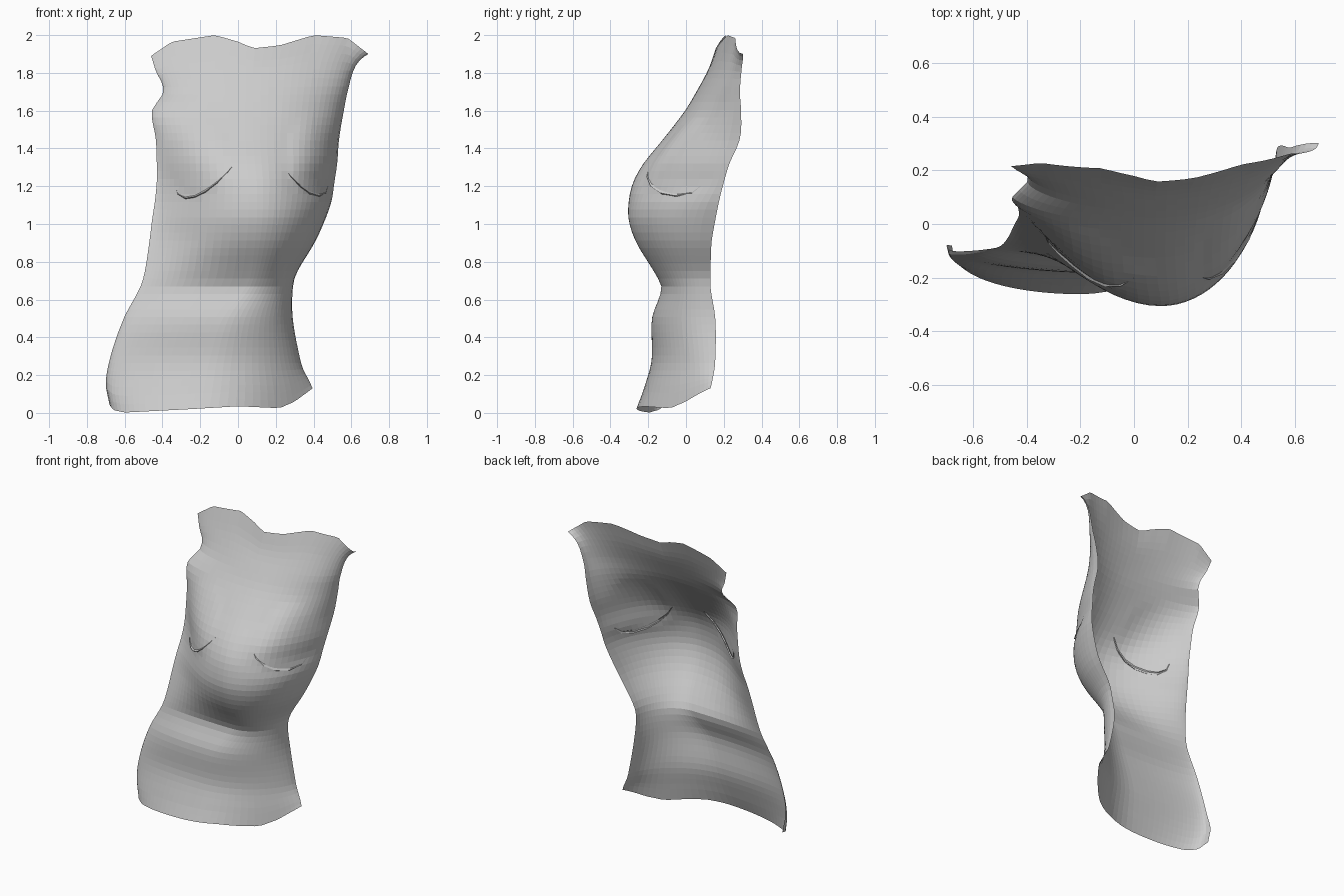
import bpy, bmesh, math

# Horizontal sections: z, left x, left y, front x, front y, right x, right y,
# left falloff, right falloff
ROWS = [
    (0.02, -0.68, -0.08, -0.20, -0.262, 0.395, 0.13, 0.42, 0.90),
    (0.12, -0.70, -0.08, -0.18, -0.225, 0.375, 0.14, 0.40, 0.80),
    (0.28, -0.68, -0.10, -0.15, -0.182, 0.33, 0.155, 0.48, 0.65),
    (0.50, -0.605, -0.10, -0.08, -0.18, 0.29, 0.155, 0.60, 0.55),
    (0.66, -0.52, -0.09, 0.04, -0.13, 0.29, 0.13, 0.75, 0.55),
    (0.74, -0.495, -0.08, 0.07, -0.165, 0.31, 0.13, 1.05, 0.55),
    (0.90, -0.47, -0.05, 0.09, -0.262, 0.405, 0.135, 1.45, 0.52),
    (1.02, -0.455, -0.02, 0.10, -0.303, 0.46, 0.155, 1.42, 0.53),
    (1.12, -0.44, 0.01, 0.10, -0.303, 0.495, 0.175, 1.38, 0.60),
    (1.22, -0.43, 0.03, 0.10, -0.28, 0.51, 0.20, 1.30, 0.75),
    (1.32, -0.43, 0.045, 0.09, -0.225, 0.525, 0.23, 1.12, 0.67),
    (1.45, -0.435, 0.065, 0.08, -0.12, 0.535, 0.285, 0.88, 0.55),
    (1.60, -0.455, 0.10, 0.08, -0.005, 0.56, 0.292, 0.70, 0.57),
    (1.70, -0.395, 0.165, 0.08, 0.055, 0.58, 0.285, 0.65, 0.58),
    (1.84, -0.435, 0.215, 0.08, 0.13, 0.62, 0.30, 0.80, 0.57),
    (1.97, -0.46, 0.26, 0.09, 0.18, 0.69, 0.34, 1.00, 0.57),
]
TOP_HEM = [(-0.46, 1.89), (-0.35, 1.965), (-0.12, 2.0), (0.0, 1.965), (0.08, 1.93),
           (0.22, 1.945), (0.40, 2.0), (0.58, 1.985), (0.69, 1.90)]
LOW_HEM = [(-0.70, 0.07), (-0.66, 0.015), (-0.60, 0.002), (-0.25, 0.02), (0.0, 0.035),
           (0.22, 0.025), (0.30, 0.06), (0.395, 0.13)]
# Breasts: centre x, centre z, half width, half height, depth
BREASTS = [(-0.20, 1.37, 0.18, 0.22, 0.018), (0.38, 1.37, 0.135, 0.21, 0.025)]


def linear(pts, x):
    if x <= pts[0][0]:
        return pts[0][1]
    for (a, p), (b, q) in zip(pts, pts[1:]):
        if x <= b:
            return p + (q - p) * (x - a) / (b - a)
    return pts[-1][1]


def section(z):
    """Smoothly interpolated section at a height."""
    i = max(k for k in range(len(ROWS) - 1) if ROWS[k][0] <= z or k == 0)
    a, b = ROWS[i], ROWS[i + 1]
    p, n = ROWS[max(i - 1, 0)], ROWS[min(i + 2, len(ROWS) - 1)]
    h = b[0] - a[0]
    t = min(max((z - a[0]) / h, 0), 1)
    out = []
    for k in range(1, 9):
        m0 = (b[k] - p[k]) / (b[0] - p[0]) * h
        m1 = (n[k] - a[k]) / (n[0] - a[0]) * h
        out.append((2*t**3 - 3*t*t + 1) * a[k] + (t**3 - 2*t*t + t) * m0
                   + (3*t*t - 2*t**3) * b[k] + (t**3 - t*t) * m1)
    return out


def depth(x, z):
    """Front surface y at x, z."""
    xl, yl, xa, ya, xr, yr, kl, kr = section(z)
    if x < xa:
        t, ye, k = (x - xa) / (xl - xa), yl, kl
    else:
        t, ye, k = (x - xa) / (xr - xa), yr, kr
    y = ye + (ya - ye) * max(1 - min(t, 1) ** 2, 0) ** k
    for cx, cz, rx, rz, d in BREASTS:
        r = ((x - cx) / rx) ** 2 + ((z - cz) / rz) ** 2
        if r < 1:
            # the lower rim is steeper, the upper side fades out
            low = min(max((cz - z) / rz, 0), 1)
            y -= d * ((1 - r) ** 1.3 * (1 - low) + low * (1 - r) ** 0.6)
    return y


# Torso shell
COLS, LEVELS = 36, 48
Z0, Z1 = ROWS[0][0], ROWS[-1][0]
bm = bmesh.new()
grid = []
for j in range(LEVELS + 1):
    z = Z0 + (Z1 - Z0) * j / LEVELS
    xl, yl, xa, ya, xr, yr, kl, kr = section(z)
    line = []
    for i in range(COLS + 1):
        u = 2 * i / COLS - 1
        s = math.sin(abs(u) * math.pi / 2) * 0.8 + abs(u) * 0.2
        x = xa + (xr - xa if u > 0 else xl - xa) * s
        # wavy neck and hip hems
        hi = max(0, (z - 1.72) / (Z1 - 1.72)) * (linear(TOP_HEM, x) - Z1)
        lo = max(0, (0.25 - z) / (0.25 - Z0)) * (linear(LOW_HEM, x) - Z0)
        line.append(bm.verts.new((x, depth(x, z) + 0.55 * hi, z + hi + lo)))
    grid.append(line)
for a, b in zip(grid, grid[1:]):
    for i in range(COLS):
        bm.faces.new((a[i], a[i + 1], b[i + 1], b[i]))
me = bpy.data.meshes.new("torso_shell")
bm.to_mesh(me)
bm.free()
bpy.context.collection.objects.link(bpy.data.objects.new("torso_shell", me))


# Thin folds under the breasts
def fold(name, path):
    bm = bmesh.new()
    strip = []
    for k, (x, z) in enumerate(path):
        w = 0.012 * math.sin(math.pi * k / (len(path) - 1))
        y = depth(x, z)
        strip.append([bm.verts.new((x, y + 0.008, z + w)),
                      bm.verts.new((x, y - w, z)),
                      bm.verts.new((x, y + 0.008, z - w))])
    for a, b in zip(strip, strip[1:]):
        for i in range(2):
            bm.faces.new((a[i], b[i], b[i + 1], a[i + 1]))
    me = bpy.data.meshes.new(name)
    bm.to_mesh(me)
    bm.free()
    bpy.context.collection.objects.link(bpy.data.objects.new(name, me))


fold("left_fold", [(-0.33, 1.20), (-0.32, 1.16), (-0.28, 1.137), (-0.23, 1.145),
                   (-0.17, 1.175), (-0.11, 1.22), (-0.05, 1.28), (0.0, 1.34)])
fold("right_fold", [(0.24, 1.31), (0.28, 1.25), (0.33, 1.20), (0.38, 1.165),
                    (0.43, 1.15), (0.465, 1.165), (0.48, 1.21)])
